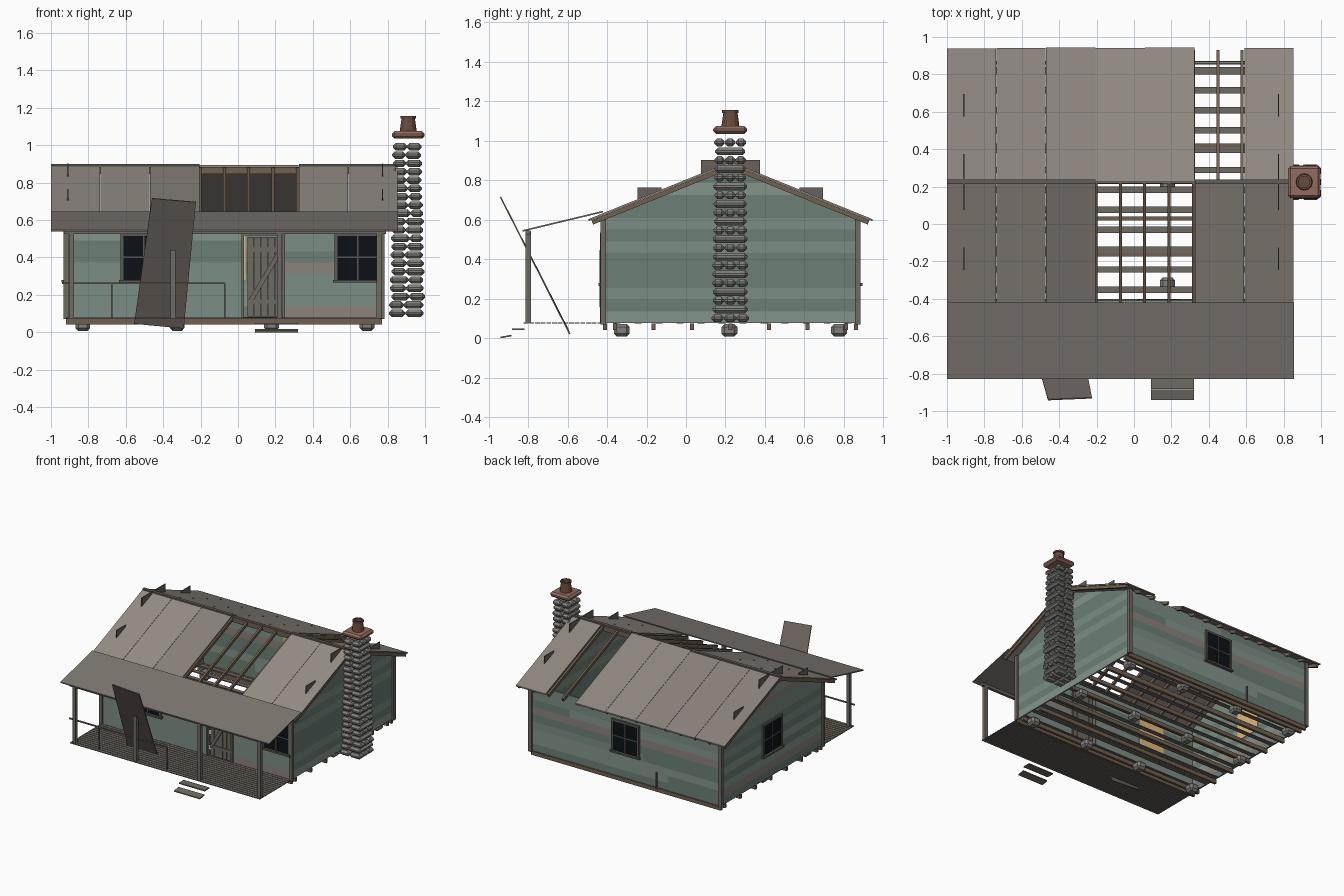
import bpy, bmesh, math, random
from mathutils import Vector as V, Matrix

if "Cube" in bpy.data.objects:
    bpy.data.objects.remove(bpy.data.objects["Cube"])
random.seed(4)
U = random.uniform

def mat(c):
    name = "paint_%d_%d_%d" % tuple(c)
    m = bpy.data.materials.get(name) or bpy.data.materials.new(name)
    m.diffuse_color = [(v / 255) ** 2.2 for v in c] + [1]
    m.use_nodes = True
    m.node_tree.nodes["Principled BSDF"].inputs["Base Color"].default_value = m.diffuse_color
    return m

def box(x0, x1, y0, y1, z0, z1, i=0):
    return ([(x0, y0, z0), (x1, y0, z0), (x1, y1, z0), (x0, y1, z0)], (0, 0, z1 - z0), i)

def beam(a, b, w, h, i=0):
    # rectangular bar from a to b, h measured along the upright side
    a, b = V(a), V(b)
    d = (b - a).normalized()
    s = d.cross(V((0, 0, 1)) if abs(d.z) < .95 else V((0, 1, 0))).normalized()
    u = s.cross(d)
    return ([a + s*w/2*p + u*h/2*q for p, q in ((-1, -1), (1, -1), (1, 1), (-1, 1))], b - a, i)

def obj(name, parts, *colors, bevel=0):
    # one object made of extruded polygons
    bm = bmesh.new()
    for pts, vec, i in parts:
        lo = [bm.verts.new(p) for p in pts]
        hi = [bm.verts.new(V(p) + V(vec)) for p in pts]
        n = len(lo)
        fs = [bm.faces.new(lo), bm.faces.new(hi)]
        fs += [bm.faces.new((lo[k], lo[(k+1) % n], hi[(k+1) % n], hi[k])) for k in range(n)]
        for f in fs:
            f.material_index = i
    if bevel:
        bmesh.ops.bevel(bm, geom=bm.edges[:], offset=bevel, segments=1, affect='EDGES')
    bmesh.ops.recalc_face_normals(bm, faces=bm.faces[:])
    me = bpy.data.meshes.new(name)
    bm.to_mesh(me)
    bm.free()
    for c in colors:
        me.materials.append(mat(c))
    o = bpy.data.objects.new(name, me)
    bpy.context.collection.objects.link(o)
    return o

WOOD, BROWN = (110, 105, 98), (112, 96, 80)
STONE, TIN, DARK, TAN = (128, 127, 124), (143, 135, 127), (20, 24, 28), (222, 184, 120)
SIDING = [(122, 140, 130), (108, 126, 117), (130, 148, 138), (138, 130, 122)]
X0, X1, Y0, Y1, RY, RZ, SL = -.92, .77, -.42, .87, .225, .895, .405
roof_z = lambda y: RZ - SL * abs(y - RY)

# foundation stones
obj("foundation_stones", [box(x-.04, x+.04, y-.04, y+.04, .008, .072)
    for x in (-.83, -.325, .18, .69) for y in (-.325, .22, .775)], STONE, bevel=.016)

# floor joists, sills and the remaining floor slats
obj("floor_joists", [box(X0, X1, y-.01, y+.01, .043, .074)
    for y in (-.41, -.36, -.165, .03, .225, .42, .615, .81, .862)], BROWN)
obj("floor_slats", [box(X0+.01, X1-.01, y-.017, y+.017, .074, .081)
    for y in [-.35 + .1065*k for k in range(12)]], WOOD)

# clapboard walls; gable boards are cut to the roof slope, front boards to the door
def pick():
    return random.choice((0, 0, 1, 1, 2, 3))
front, back, left, right = [], [], [], []
P = .059
for r in range(9):
    z0, z1 = .078 + r*P, .078 + (r+1)*P
    c = U(X0+.3, X1-.3)
    spans = [(X0, .03), (.24, X1)] if z0 < .5 else [(X0, c), (c, X1)]
    front += [box(a, b, Y0, Y0+.012, z0, z1, pick()) for a, b in spans]
    back += [box(a, b, Y1-.012, Y1, z0, z1, pick()) for a, b in ((X0, c), (c, X1))]
for r in range(14):
    z0, z1 = .078 + r*P, min(.078 + (r+1)*P, RZ-.03)
    if z1 <= z0:
        continue
    half = [min((Y1-Y0)/2, (RZ-.025-z)/SL) for z in (z0, z1)]
    for wall, x in ((left, X0), (right, X1-.012)):
        wall.append(([(x, RY-half[0], z0), (x, RY+half[0], z0),
                      (x, RY+half[1], z1), (x, RY-half[1], z1)], (.012, 0, 0), pick()))
for n, w in (("front", front), ("back", back), ("left", left), ("right", right)):
    obj(n + "_wall_boards", w, *SIDING)
obj("corner_trim", [box(x-.014, x+.014, y-.014, y+.014, .07, .61)
    for x in (X0, X1) for y in (Y0, Y1)], WOOD)

# windows: local u along the wall, outward direction given by angle
def window(name, loc, ang):
    w, h = .115, .12
    g = [box(-w, w, -.006, 0, -h, h, 0), box(-w, w, .013, .018, -h, h, 1)]
    g += [box(s*w-.008, s*w+.008, -.014, 0, -h, h, 2) for s in (-1, 1)]
    g += [box(-w-.008, w+.008, -.014, 0, h-.004, h+.012, 2),
          box(-w-.016, w+.016, -.024, 0, -h-.014, -h, 2),
          box(-.004, .004, -.01, 0, -h, h, 2), box(-w, w, -.01, 0, -.004, .004, 2)]
    o = obj(name, g, DARK, TAN, (92, 88, 82))
    o.matrix_world = Matrix.Translation(loc) @ Matrix.Rotation(ang, 4, 'Z')
window("front_left_window", (-.505, Y0, .4), 0)
window("front_right_window", (.64, Y0, .4), 0)
window("back_window", (-.075, Y1, .4), math.pi)
window("left_window", (X0, .225, .4), -math.pi/2)

# door with frame, ledges and brace
obj("door_frame", [box(.018, .032, -.435, -.405, .078, .53), box(.238, .252, -.435, -.405, .078, .53),
    box(.018, .252, -.435, -.405, .518, .535)], WOOD)
obj("door", [box(.052+.037*k, .086+.037*k, -.425, -.413, .085, .51) for k in range(5)] +
    [box(.052, .235, -.433, -.425, z, z+.025) for z in (.15, .43)] +
    [beam((.065, -.431, .165), (.23, -.431, .44), .012, .024)], WOOD)
obj("loose_back_board", [box(-.356, -.346, Y1, Y1+.012, .07, .2)], WOOD)

# porch deck, posts (one broken), beam and handrail
obj("porch_deck", [box(X0, X1, y, y+.024, .074, .08) for y in [-.822 + .0287*k for k in range(14)]], WOOD)
obj("porch_posts", [box(x-.014, x+.014, -.814, -.786, .078, z)
    for x, z in ((-.89, .54), (-.348, .44), (.222, .54), (.755, .54))], WOOD)
obj("porch_beam", [box(-.93, .79, -.812, -.788, .525, .546)], WOOD)
obj("porch_rail", [box(-.94, -.07, -.805, -.795, .257, .266)] +
    [box(x-.004, x+.004, -.804, -.796, .08, .26) for x in (-.675, -.07)], WOOD)
obj("porch_steps", [beam((.09, -.85, .045), (.32, -.85, .045), .062, .008),
    ([(.09, -.94, .0), (.32, -.94, .0), (.32, -.885, .01), (.09, -.885, .01)], (0, 0, .008), 0)], WOOD)

# rafters and ridge beam
raf = []
for k in range(15):
    x = -.985 + .1303*k
    for s in (-1, 1):
        raf.append(beam((x, RY + s*.70, roof_z(RY+.70)-.024), (x, RY, RZ-.024), .016, .024))
obj("rafters", raf, BROWN)
obj("ridge_beam", [box(-.99, .845, RY-.009, RY+.009, RZ-.05, RZ-.01)], BROWN)

# metal roof sheets, with missing ones front and back
SHADES = [TIN, (137, 129, 122), (148, 140, 132)]
sheets = []
for k in range(7):
    a = -1 + .265*k
    for s in (-1, 1):
        if (s < 0 and k in (3, 4)) or (s > 0 and k == 5):
            continue
        e = RY + s*U(.712, .72)
        sheets.append(([(a, e, roof_z(e)-.01), (a, RY, RZ-.01), (a, RY, RZ), (a, e, roof_z(e))],
                       (.263, 0, 0), random.randrange(3)))
obj("roof_sheets", sheets, *SHADES)
obj("ridge_cap", [box(a, b, RY-.012, RY+.012, RZ-.006, RZ+.006) for a, b in ((-1, -.205), (.325, .855))], (100, 94, 88))
obj("porch_roof", [([(-1, -.828, .54), (-1, -.42, .638), (-1, -.42, .646), (-1, -.828, .548)],
    (1.855, 0, 0), 0)], (126, 119, 112))

# curled up sheet corners
curl = []
for x in (-.913, .77):
    for s in (-1, 1):
        for d0, d1, top in ((.01, .15, .903), (.35, .47, .765)):
            ya, yb = RY + s*d0, RY + s*d1
            curl.append(([(x, ya, top), (x, yb, top), (x, yb, roof_z(yb)-.004), (x, ya, roof_z(ya)-.004)]
                         if top > roof_z(ya) else
                         [(x, ya, top), (x, yb, top), (x, yb, roof_z(yb)-.004)], (.006, 0, 0), 0))
obj("curled_sheet_edges", curl, (104, 98, 92))

# fallen sheet leaning through the porch
obj("fallen_sheet", [([(-.46, -.943, .715), (-.225, -.933, .695), (-.29, -.592, .02), (-.555, -.602, .045)],
    (0, .006, .003), 0)], (112, 104, 98))

# stone chimney: courses alternate long stones and short stones
stones = []
N, H = 21, .0445
for r in range(N):
    z = .082 + r*H
    t = r / (N-1)
    cx, hx, hy = .905 + U(-.006, .006), .092 - .016*t, .092 - .012*t + U(-.004, .004)
    n = 1 if r % 2 else 3
    m = cx + U(-.015, .015)
    for a, b in ((cx-hx, m), (m, cx+hx)):
        for k in range(n):
            y0 = .225 - hy + 2*hy*k/n
            stones.append(box(a, b, y0, y0 + 2*hy/n - .002, z, z + H - .005))
obj("chimney_stones", stones, STONE, bevel=.0145)

# chimney cap and clay pot
obj("chimney_cap", [box(.823, .998, .138, .31, 1.035, 1.075)], (146, 108, 96), bevel=.014)
bm = bmesh.new()
prof = [(.046, 1.07), (.036, 1.142), (.042, 1.142), (.042, 1.156), (.03, 1.156), (.03, 1.09), (0, 1.09)]
vs = [bm.verts.new((r, 0, z)) for r, z in prof]
es = [bm.edges.new(p) for p in zip(vs, vs[1:])]
bmesh.ops.spin(bm, geom=vs+es, cent=(0, 0, 0), axis=(0, 0, 1), angle=math.tau, steps=12)
bmesh.ops.remove_doubles(bm, verts=bm.verts[:], dist=1e-4)
bmesh.ops.recalc_face_normals(bm, faces=bm.faces[:])
me = bpy.data.meshes.new("chimney_pot")
bm.to_mesh(me)
bm.free()
me.materials.append(mat((104, 76, 64)))
pot = bpy.data.objects.new("chimney_pot", me)
pot.location = (.91, .225, 0)
bpy.context.collection.objects.link(pot)
